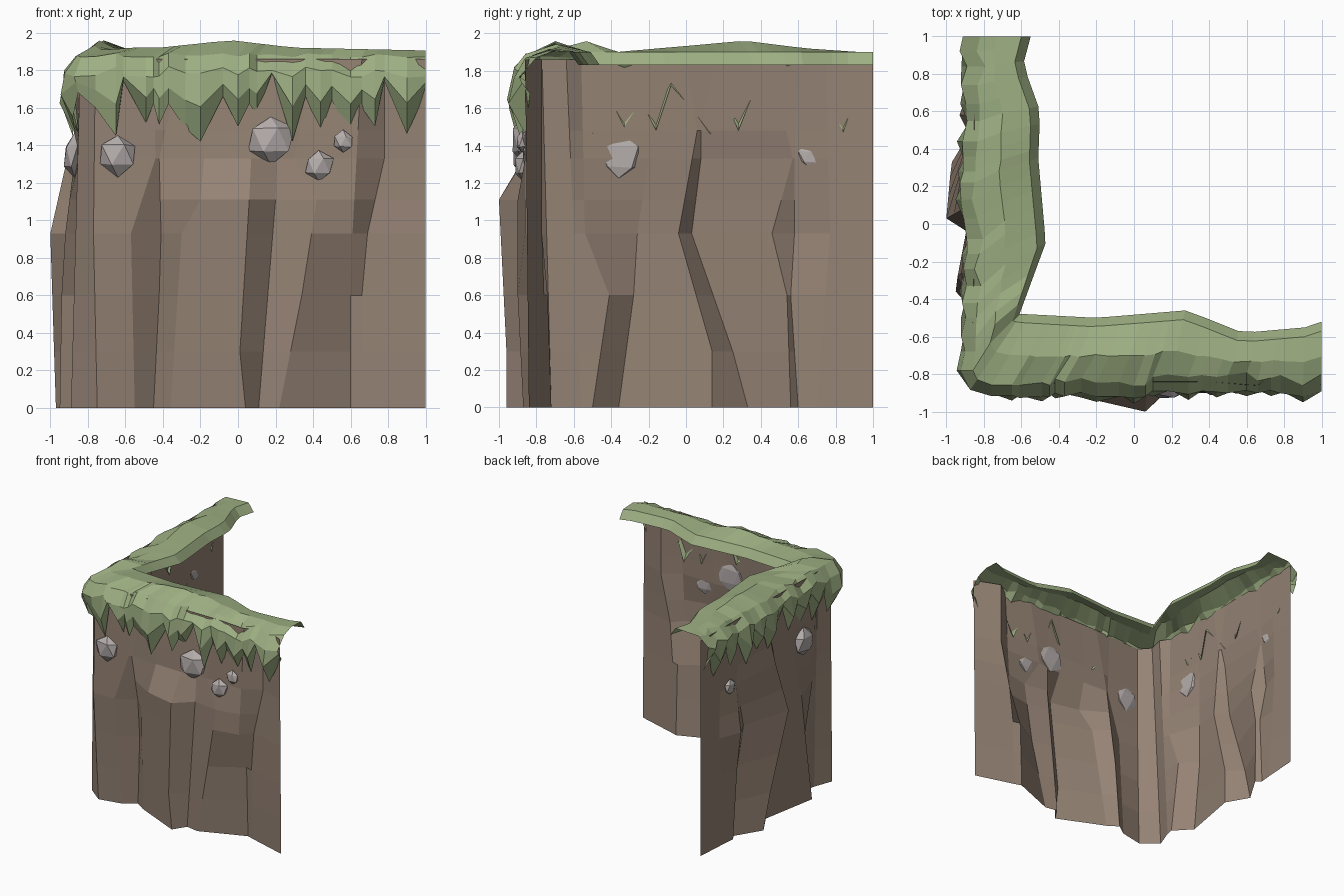
import bpy, bmesh, math, random
from mathutils import Vector

random.seed(4)


def material(name, rgb):
    m = bpy.data.materials.new(name)
    m.diffuse_color = (*rgb, 1)
    return m


EARTH = material("earth", (0.3, 0.225, 0.175))
GRASS = material("grass", (0.34, 0.43, 0.225))
STONE = material("stone", (0.46, 0.42, 0.41))


def lerp(points, t):
    """Piecewise linear lookup; each point is (key, values...)."""
    if t <= points[0][0]:
        return points[0][1:]
    for p, q in zip(points, points[1:]):
        if t <= q[0]:
            f = (t - p[0]) / (q[0] - p[0])
            return tuple(a + (b - a) * f for a, b in zip(p[1:], q[1:]))
    return points[-1][1:]


def loft(name, columns, mat):
    """Flat shaded sheet through equally long columns of points."""
    n = len(columns[0])
    verts = [v for c in columns for v in c]
    faces = [(i * n + j, (i + 1) * n + j, (i + 1) * n + j + 1, i * n + j + 1)
             for i in range(len(columns) - 1) for j in range(n - 1)]
    me = bpy.data.meshes.new(name)
    me.from_pydata(verts, [], faces)
    me.materials.append(mat)
    ob = bpy.data.objects.new(name, me)
    bpy.context.collection.objects.link(ob)
    return ob


# Cliff ridges: each is a line of (z, position along wall, depth)
ROWS = (0, 0.3, 0.6, 0.93, 1.11, 1.33, 1.48, 1.86)
FRONT = [
    [(0, -0.75, -0.83), (0.93, -0.77, -0.87), (1.86, -0.76, -0.86)],
    [(0, -0.55, -0.79), (0.93, -0.57, -0.87), (1.33, -0.44, -0.86), (1.86, -0.45, -0.85)],
    [(0, -0.45, -0.72), (0.6, -0.42, -0.74), (0.93, -0.41, -0.78), (1.33, -0.42, -0.85), (1.86, -0.3, -0.84)],
    [(0, -0.36, -0.78), (0.93, -0.3, -0.89), (1.11, -0.2, -0.94), (1.33, -0.18, -0.86), (1.86, -0.15, -0.84)],
    [(0, 0.04, -0.96), (0.3, 0.01, -0.96), (1.11, 0.06, -1.0), (1.33, 0.07, -0.87), (1.86, 0.08, -0.84)],
    [(0, 0.11, -0.85), (1.11, 0.2, -0.87), (1.86, 0.22, -0.84)],
    [(0, 0.22, -0.87), (0.6, 0.34, -0.9), (1.11, 0.42, -0.9), (1.33, 0.3, -0.85), (1.86, 0.4, -0.84)],
    [(0, 0.6, -0.72), (0.6, 0.6, -0.74), (0.93, 0.61, -0.86), (1.86, 0.66, -0.86)],
    [(0, 0.66, -0.74), (0.6, 0.66, -0.76), (0.93, 0.69, -0.77), (1.33, 0.78, -0.77), (1.86, 0.78, -0.77)],
    [(0, 1, -0.84), (1.86, 1, -0.86)],
]
LEFT = [
    [(0, -0.72, -0.89), (1.86, -0.77, -0.84)],
    [(0, -0.56, -0.83), (1.86, -0.64, -0.81)],
    [(0, -0.5, -0.82), (0.6, -0.41, -0.82), (0.93, -0.54, -0.83), (1.86, -0.56, -0.86)],
    [(0, -0.36, -0.95), (0.6, -0.28, -0.94), (0.93, -0.26, -0.92), (1.33, -0.2, -0.87), (1.86, -0.2, -0.85)],
    [(0, 0.14, -0.86), (0.3, 0.14, -0.86), (0.93, -0.04, -0.89), (1.48, 0.06, -0.86), (1.86, 0, -0.85)],
    [(0, 0.33, -0.97), (0.3, 0.25, -0.98), (0.93, 0.03, -1), (1.33, 0.08, -0.91), (1.48, 0.08, -0.87), (1.86, 0.15, -0.85)],
    [(0, 0.56, -0.83), (0.6, 0.54, -0.85), (0.93, 0.46, -0.87), (1.33, 0.57, -0.88), (1.86, 0.45, -0.85)],
    [(0, 0.6, -0.87), (0.6, 0.56, -0.88), (0.93, 0.58, -0.93), (1.33, 0.58, -0.88), (1.86, 0.6, -0.85)],
    [(0, 0.7, -0.86), (0.93, 0.77, -0.86), (1.86, 0.75, -0.85)],
    [(0, 1, -0.84), (1.86, 1, -0.84)],
]


def wall(ridges, swap):
    cols = []
    for r in ridges:
        col = [(*lerp(r, z), z) for z in ROWS]
        cols.append([(d, a, z) for a, d, z in col] if swap else col)
    return cols


loft("cliff", wall(LEFT, True)[::-1] + wall(FRONT, False), EARTH)

# Grass: (position along wall, z of the ragged lower edge)
FRONT_TIPS = [(-0.76, 1.6), (-0.65, 1.45), (-0.61, 1.74), (-0.49, 1.52), (-0.45, 1.62),
              (-0.42, 1.51), (-0.37, 1.62), (-0.28, 1.49), (-0.2, 1.42), (-0.08, 1.66),
              (0.0, 1.5), (0.06, 1.62), (0.1, 1.56), (0.18, 1.78), (0.29, 1.42), (0.36, 1.66),
              (0.44, 1.47), (0.5, 1.64), (0.6, 1.45), (0.66, 1.6), (0.73, 1.5), (0.78, 1.74),
              (0.9, 1.46), (1.0, 1.68)]
LEFT_TIPS = [(-0.78, 1.55), (-0.68, 1.47), (-0.6, 1.66), (-0.5, 1.46), (-0.42, 1.68), (-0.33, 1.5),
             (-0.24, 1.64), (-0.16, 1.48), (-0.08, 1.72), (0.03, 1.6), (0.13, 1.46), (0.22, 1.62),
             (0.28, 1.48), (0.36, 1.68), (0.44, 1.45), (0.55, 1.7), (0.64, 1.5), (0.74, 1.68),
             (0.84, 1.47), (0.92, 1.7), (1.0, 1.6)]
# Inner edge and crest height along each wall
FRONT_IN = [(-0.58, -0.48), (-0.2, -0.5), (0.28, -0.46), (0.58, -0.58), (0.92, -0.55), (1, -0.52)]
LEFT_IN = [(-0.48, -0.61), (-0.1, -0.47), (0.35, -0.51), (0.6, -0.5), (0.85, -0.59), (1, -0.55)]
FRONT_TOP = [(-0.9, 1.9), (-0.66, 1.92), (-0.5, 1.92), (-0.1, 1.96), (0.25, 1.92), (1, 1.905)]
LEFT_TOP = [(-0.9, 1.9), (-0.67, 1.96), (-0.5, 1.9), (0.25, 1.96), (0.6, 1.92), (1, 1.895)]


def section(outer, inner, tip, crest):
    """Profile from hanging tip, over belly and top, to the inner lip."""
    o, i = Vector(outer), Vector(inner)
    d = (i - o).normalized()
    o = o + d * random.uniform(-0.015, 0.03)
    jz = random.uniform(-0.03, 0.03)
    belly = -0.03 if tip < 1.58 else 0.015
    pts = [(o + d * random.uniform(0.02, 0.065), tip), (o + d * belly, tip + (1.79 - tip) * 0.5),
           (o, 1.79 + jz), (o + d * random.uniform(0.06, 0.1), 1.88 + jz * 0.4),
           (o.lerp(i, 0.5), crest), (i - d * 0.05, 1.9), (i, 1.83)]
    return [(p.x, p.y, z) for p, z in pts]


def grass_side(tips, inn, top, swap):
    cols = []
    for s, tip in tips:
        start = inn[0][0]
        si = start + (s + 0.78) / 1.78 * (1 - start)
        c = section((s, -0.915), (si, lerp(inn, si)[0]), tip, lerp(top, s)[0])
        for k in (0, 1, 2, 3):
            c[k] = (s, c[k][1], c[k][2])
        cols.append([(y, x, z) for x, y, z in c] if swap else c)
    return cols


corner = section((-0.87, -0.88), (-0.6, -0.48), 1.68, 1.91)
loft("grass_rim", grass_side(LEFT_TIPS, LEFT_IN, LEFT_TOP, True)[::-1] + [corner]
     + grass_side(FRONT_TIPS, FRONT_IN, FRONT_TOP, False), GRASS)


# Stones set into the cliff faces, flattened where they meet the wall
def stone(name, loc, r):
    bm = bmesh.new()
    bmesh.ops.create_icosphere(bm, subdivisions=1, radius=r)
    axis = 0 if abs(loc[0]) > 0.8 else 1
    for v in bm.verts:
        v.co *= random.uniform(0.88, 1.08)
        v.co[axis] = min(v.co[axis] * 0.55, 0.015)
    me = bpy.data.meshes.new(name)
    bm.to_mesh(me)
    bm.free()
    me.materials.append(STONE)
    ob = bpy.data.objects.new(name, me)
    ob.location = loc
    bpy.context.collection.objects.link(ob)


for k, (x, y, z, r) in enumerate([(-0.64, -0.865, 1.35, 0.115), (0.175, -0.86, 1.43, 0.135),
                                  (0.43, -0.87, 1.29, 0.085), (0.56, -0.875, 1.42, 0.06),
                                  (-0.87, -0.36, 1.34, 0.125), (-0.88, 0.66, 1.34, 0.065)]):
    stone(f"stone_{k + 1}", (x, y, z), r)
